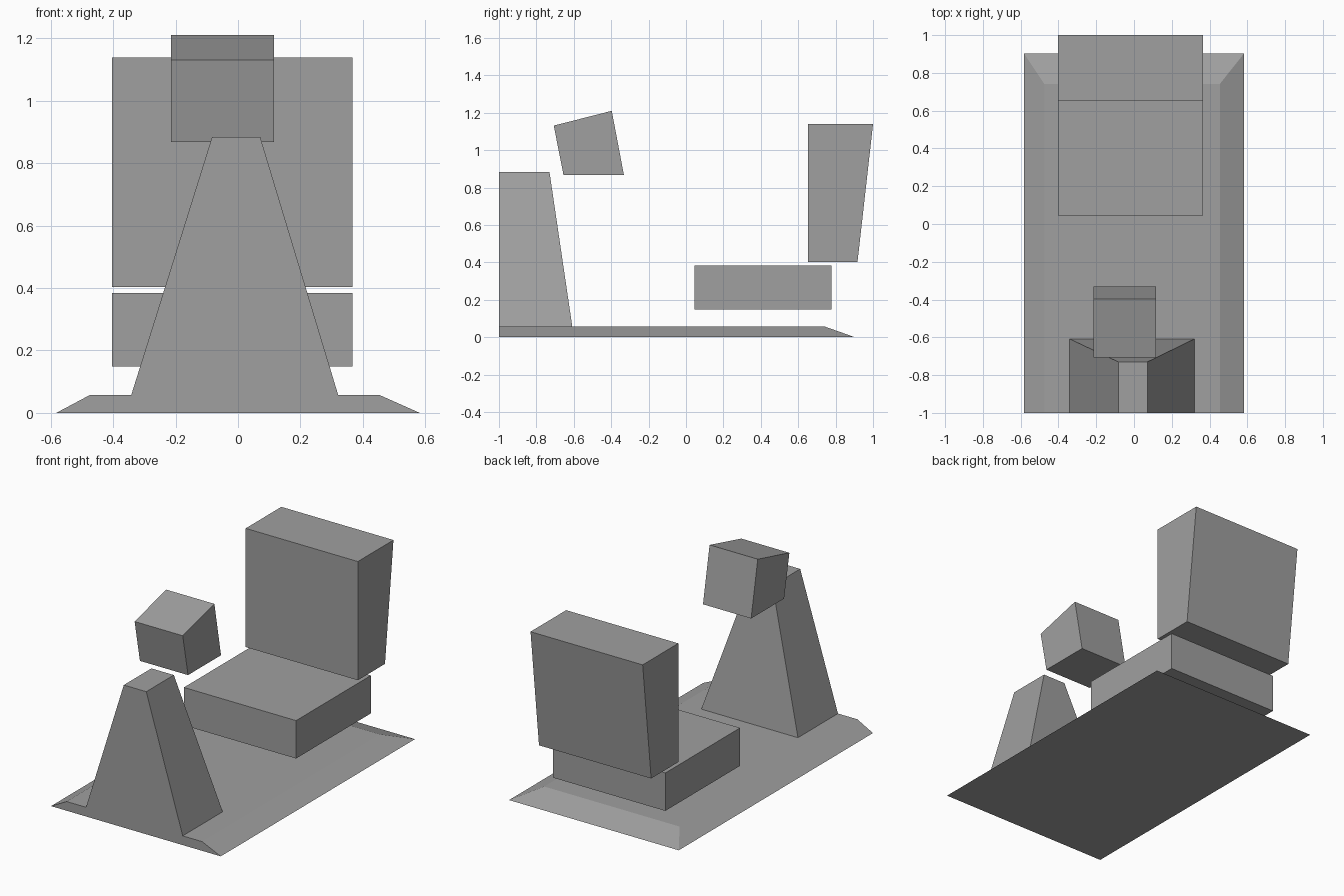
import bpy
import bmesh

cube = bpy.data.objects.get("Cube")
if cube:
    bpy.data.objects.remove(cube, do_unlink=True)

grey = bpy.data.materials.new("plain_grey")
grey.use_nodes = True
colour = (0.35, 0.35, 0.35, 1)
grey.diffuse_color = colour
grey.node_tree.nodes["Principled BSDF"].inputs["Base Color"].default_value = colour


def loft(name, first, second):
    """Closed solid between two matching outlines."""
    bm = bmesh.new()
    a = [bm.verts.new(p) for p in first]
    b = [bm.verts.new(p) for p in second]
    bm.faces.new(a)
    bm.faces.new(b)
    for i in range(len(a)):
        j = (i + 1) % len(a)
        bm.faces.new((a[i], a[j], b[j], b[i]))
    bmesh.ops.recalc_face_normals(bm, faces=bm.faces)
    mesh = bpy.data.meshes.new(name)
    bm.to_mesh(mesh)
    bm.free()
    mesh.materials.append(grey)
    bpy.context.collection.objects.link(bpy.data.objects.new(name, mesh))


def rect(x0, x1, y0, y1, z):
    return [(x0, y0, z), (x1, y0, z), (x1, y1, z), (x0, y1, z)]


def side_prism(name, x0, x1, profile):
    """Extrude a (y, z) side profile across the width."""
    loft(name, [(x0, y, z) for y, z in profile], [(x1, y, z) for y, z in profile])


# Floor plate, sloping down at both sides and the back
loft("floor_plate", rect(-0.582, 0.582, -1, 0.902, 0),
     rect(-0.475, 0.454, -1, 0.741, 0.057))

# Tapered front pedestal with an upright front
loft("pedestal", rect(-0.342, 0.321, -1, -0.608, 0.057),
     rect(-0.083, 0.071, -1, -0.73, 0.884))

# Tilted control block
side_prism("control_block", -0.214, 0.116,
           [(-0.655, 0.867), (-0.332, 0.867), (-0.397, 1.21), (-0.707, 1.131)])

# Seat cushion and backrest
side_prism("seat", -0.403, 0.366,
           [(0.046, 0.149), (0.778, 0.149), (0.778, 0.384), (0.046, 0.384)])
side_prism("backrest", -0.403, 0.366,
           [(0.651, 0.403), (0.917, 0.403), (1, 1.139), (0.651, 1.139)])
